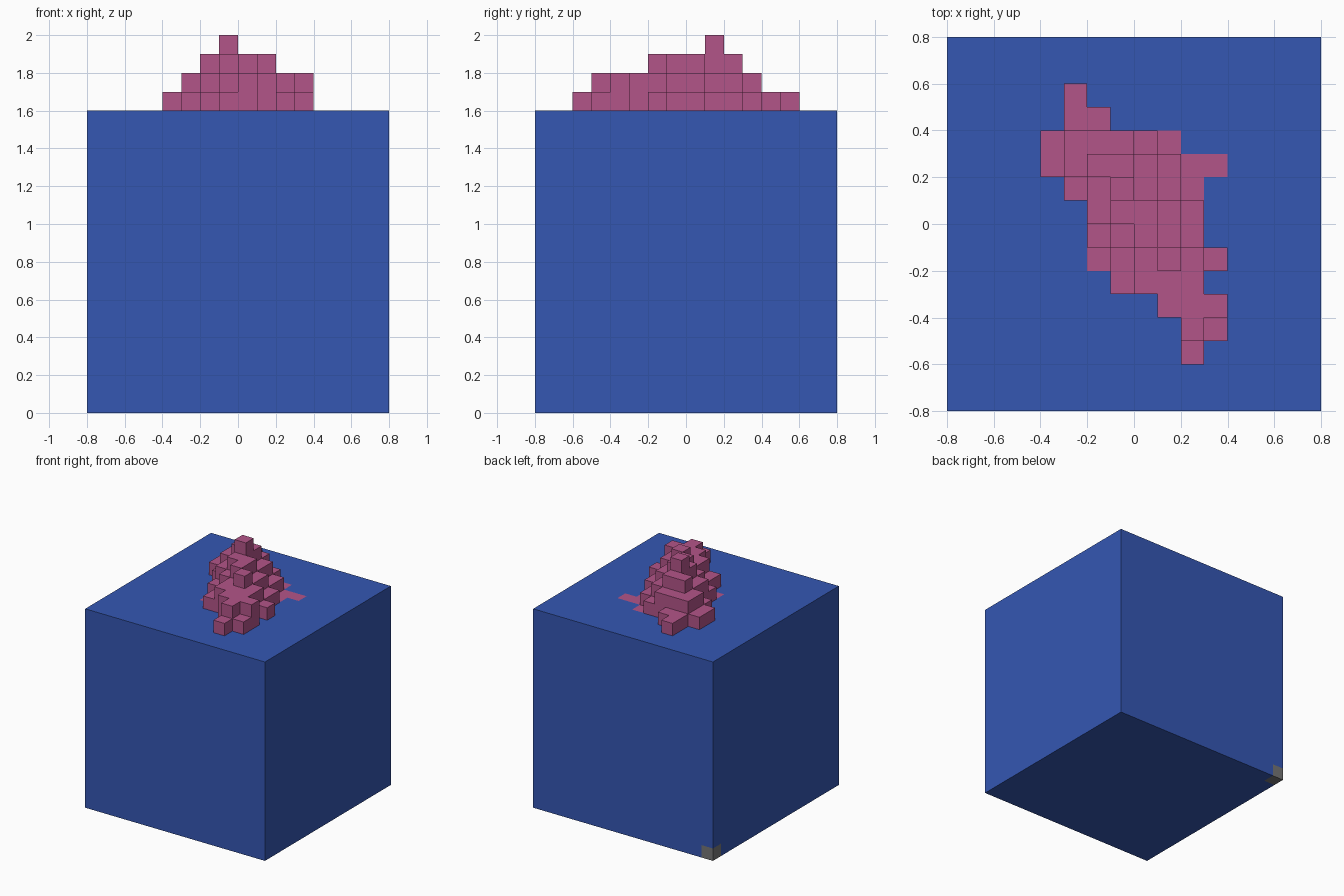
import bpy
import bmesh
from mathutils import Vector

if "Cube" in bpy.data.objects:
    bpy.data.objects.remove(bpy.data.objects["Cube"], do_unlink=True)

STEP = 0.1
TOP = 1.6
HALF = 0.8


def material(name, color):
    mat = bpy.data.materials.new(name)
    mat.use_nodes = True
    mat.diffuse_color = color
    mat.node_tree.nodes["Principled BSDF"].inputs["Base Color"].default_value = color
    return mat


def finish(name, bm, mats):
    mesh = bpy.data.meshes.new(name)
    bmesh.ops.recalc_face_normals(bm, faces=bm.faces)
    bm.to_mesh(mesh)
    bm.free()
    for mat in mats:
        mesh.materials.append(mat)
    obj = bpy.data.objects.new(name, mesh)
    bpy.context.collection.objects.link(obj)
    return obj


blue = material("blue", (0.035, 0.095, 0.45, 1))
pink = material("pink", (0.45, 0.09, 0.25, 1))
grey = material("grey", (0.18, 0.18, 0.18, 1))

# Heap of small cubes: one row per y step from back to front, one digit per
# x step from left to right giving the column height; "." is empty and
# "0" is a tile lying flush with the top of the block.
HEAP = """
.1......
.11.....
122210..
12332100
.124210.
..23321.
..12321.
..012321
...1222.
.....222
......21
......1.
""".split()
# the centre column tapers toward the right side
HEAP[5] = "..23321."
columns = {}
for row, line in enumerate(HEAP):
    for col, char in enumerate(line):
        if char != ".":
            columns[col, row] = int(char)
columns.update({(0, 3): 1, (1, 3): 2, (4, 3): 2, (5, 3): 1, (6, 3): 0})


def corner(col, row, level):
    return Vector(((col - 4) * STEP, (6 - row) * STEP, TOP + level * STEP))


# Heap: top face of every column plus the walls down to its neighbours
bm = bmesh.new()


def quad(*points):
    bm.faces.new([bm.verts.new(p) for p in points])


for (c, r), h in columns.items():
    if h == 0:
        continue
    ring = [(c, r), (c, r + 1), (c + 1, r + 1), (c + 1, r)]
    quad(*[corner(*p, h) for p in ring])
    sides = [(c - 1, r), (c, r + 1), (c + 1, r), (c, r - 1)]
    for i, side in enumerate(sides):
        a, b = ring[i], ring[(i + 1) % 4]
        for level in range(columns.get(side, 0), h):
            quad(corner(*a, level), corner(*b, level),
                 corner(*b, level + 1), corner(*a, level + 1))
bmesh.ops.remove_doubles(bm, verts=bm.verts, dist=0.001)
finish("cube_heap", bm, [pink])

# Flush tiles in the top of the block
bm = bmesh.new()
for (c, r), h in columns.items():
    if h == 0:
        ring = [(c, r), (c, r + 1), (c + 1, r + 1), (c + 1, r)]
        quad(*[corner(*p, 0) + Vector((0, 0, 0.002)) for p in ring])
finish("flush_tiles", bm, [pink])

# Block, cut so that one bottom corner can take its own colour
bm = bmesh.new()
bmesh.ops.create_cube(bm, size=2 * HALF)
bmesh.ops.translate(bm, verts=bm.verts, vec=(0, 0, HALF))
edge = HALF - STEP
for point, normal in (((-edge, 0, 0), (1, 0, 0)),
                      ((0, edge, 0), (0, 1, 0)),
                      ((0, 0, STEP), (0, 0, 1))):
    bmesh.ops.bisect_plane(bm, geom=bm.verts[:] + bm.edges[:] + bm.faces[:],
                           plane_co=point, plane_no=normal)
for face in bm.faces:
    mid = face.calc_center_median()
    if mid.x < -edge and mid.y > edge and mid.z < STEP:
        face.material_index = 1
finish("block", bm, [blue, grey])
